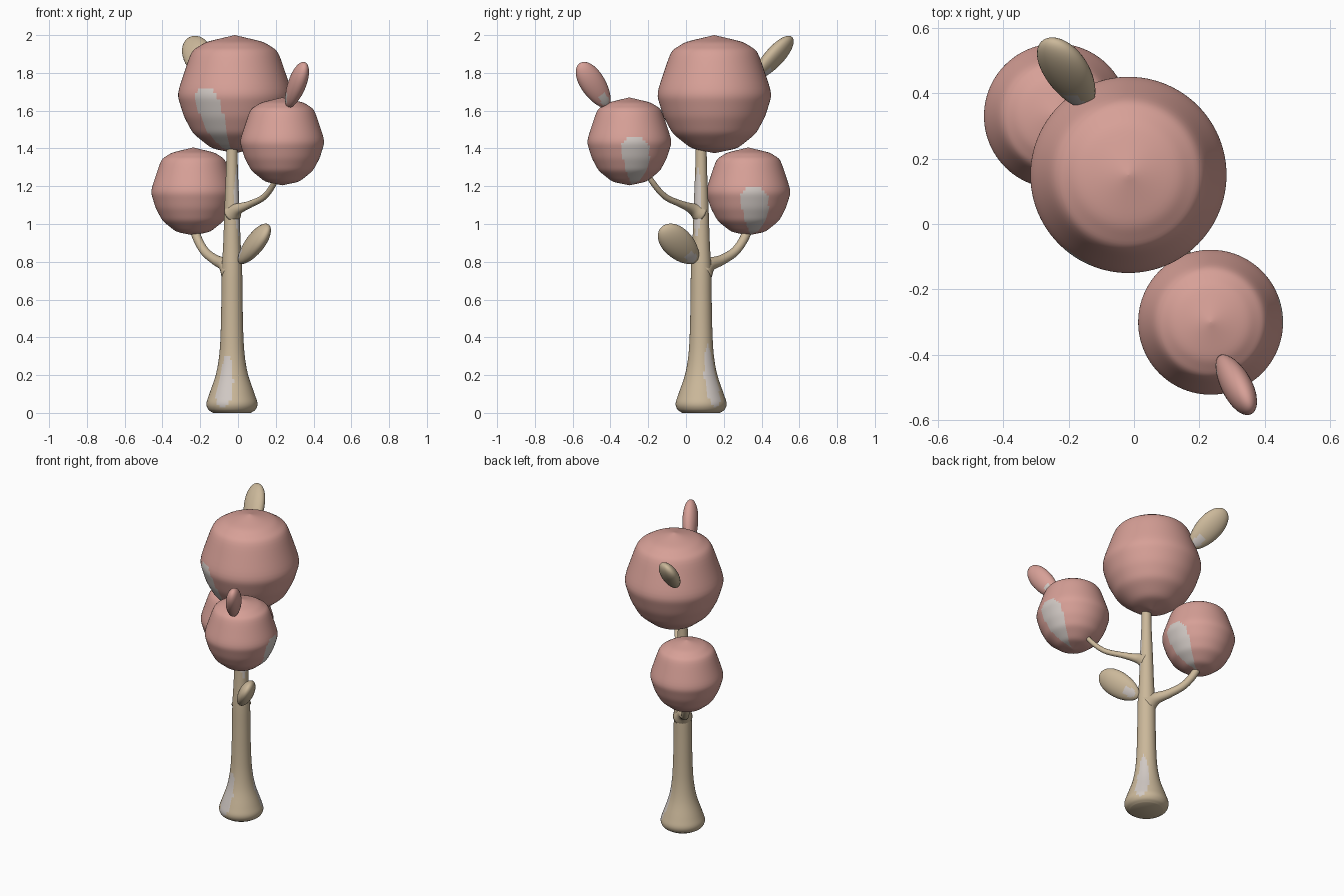
import bpy, bmesh, math
from mathutils import Vector, Matrix

if "Cube" in bpy.data.objects:
    bpy.data.objects.remove(bpy.data.objects["Cube"])


def material(name, rgb):
    m = bpy.data.materials.new(name)
    lin = [((c / 255 + 0.055) / 1.055) ** 2.4 for c in rgb]
    m.diffuse_color = (*lin, 1)
    m.use_nodes = True
    m.node_tree.nodes["Principled BSDF"].inputs["Base Color"].default_value = m.diffuse_color
    return m


PINK = material("dusty_pink", (215, 160, 151))
TAN = material("warm_tan", (203, 184, 154))
PALE = material("pale_grey", (209, 201, 196))


def finish(name, bm, main, pale_rule):
    """Faces whose centre satisfies pale_rule get the pale colour."""
    bmesh.ops.recalc_face_normals(bm, faces=bm.faces)
    for f in bm.faces:
        f.smooth = True
        f.material_index = int(pale_rule(f.calc_center_median()))
    me = bpy.data.meshes.new(name)
    bm.to_mesh(me)
    bm.free()
    me.materials.append(main)
    me.materials.append(PALE)
    ob = bpy.data.objects.new(name, me)
    bpy.context.collection.objects.link(ob)
    return ob


def sweep(bm, rings, segs):
    """Skin circles given as (centre, direction, radius)."""
    loops = []
    for c, d, r in rings:
        q = Vector((0, 0, 1)).rotation_difference(d)
        loops.append([bm.verts.new(c + q @ Vector((r * math.cos(a), r * math.sin(a), 0)))
                      for a in (2 * math.pi * i / segs for i in range(segs))])
    for a, b in zip(loops, loops[1:]):
        for i in range(segs):
            j = (i + 1) % segs
            bm.faces.new((a[i], a[j], b[j], b[i]))
    bm.faces.new(loops[0][::-1])
    bm.faces.new(loops[-1])


def spline(pts, n):
    """Catmull-Rom through points of any dimension."""
    p = [Vector(q) for q in pts]
    p = [p[0] * 2 - p[1]] + p + [p[-1] * 2 - p[-2]]
    out = []
    for a, b, c, d in zip(p, p[1:], p[2:], p[3:]):
        for k in range(n):
            t = k / n
            out.append(0.5 * (2 * b + (c - a) * t + (2 * a - 5 * b + 4 * c - d) * t * t
                              + (3 * b - a - 3 * c + d) * t ** 3))
    return out + [p[-2]]


def near(az, centre, half):
    return abs((az - centre + 180) % 360 - 180) < half


# trunk: flared foot, tapering up into the crown
TX, TY = -0.032, 0.08
trunk = [(0.10, 0.0), (0.125, 0.018), (0.135, 0.05), (0.12, 0.10), (0.086, 0.2), (0.068, 0.3),
         (0.06, 0.42), (0.056, 0.6), (0.054, 0.75), (0.046, 0.9), (0.039, 1.1), (0.031, 1.3), (0.029, 1.45)]


def trunk_pale(c):
    az = math.degrees(math.atan2(c.y - TY, c.x - TX))
    def patch(a, half, z0, z1):
        t = 2 * (c.z - z0) / (z1 - z0) - 1
        return abs(t) < 1 and near(az, a, half * math.sqrt(1 - t * t))
    return patch(-112, 26, 0.03, 0.31) or patch(35, 24, 0.03, 0.36) or patch(-35, 38, 0.95, 1.29)


bm = bmesh.new()
sweep(bm, [(Vector((TX, TY, z)), Vector((0, 0, 1)), r) for r, z in spline(trunk, 5)], 48)
finish("trunk", bm, TAN, trunk_pale)

# branches: (x, y, z, radius), flared where they leave the trunk
branches = {
    "right_branch": [(-0.03, 0.075, 1.055, 0.05), (0.0, 0.035, 1.08, 0.03), (0.06, -0.02, 1.103, 0.019),
                     (0.14, -0.11, 1.145, 0.016), (0.195, -0.18, 1.225, 0.015), (0.21, -0.22, 1.3, 0.015)],
    "left_branch": [(-0.035, 0.085, 0.745, 0.06), (-0.07, 0.125, 0.785, 0.037), (-0.12, 0.19, 0.81, 0.027),
                    (-0.18, 0.265, 0.86, 0.024), (-0.225, 0.32, 0.95, 0.024), (-0.235, 0.33, 1.03, 0.024)],
}
for name, pts in branches.items():
    s = spline(pts, 6)
    rings = [(v.to_3d(), (s[min(i + 1, len(s) - 1)] - s[max(i - 1, 0)]).to_3d().normalized(), v[3])
             for i, v in enumerate(s)]
    bm = bmesh.new()
    sweep(bm, rings, 20)
    finish(name, bm, TAN, lambda c: False)

# foliage balls: softly angular profile (radius, height), both relative to half size
BALL = [(0.0, 1.0), (0.5, 0.885), (0.75, 0.73), (1.0, 0.0), (0.88, -0.38), (0.72, -0.67), (0.4, -0.92), (0.0, -1.0)]


def ball(name, centre, r, h, pale_az, pale_half):
    prof = []
    for (r0, z0), (r1, z1) in zip(BALL, BALL[1:]):
        prof += [Vector((r0 + (r1 - r0) * k / 8, z0 + (z1 - z0) * k / 8)) for k in range(8)]
    prof.append(Vector(BALL[-1]))
    for _ in range(3):  # soften the corners slightly
        prof = [prof[0]] + [(a + 2 * b + c) / 4 for a, b, c in zip(prof, prof[1:], prof[2:])] + [prof[-1]]
    bm = bmesh.new()
    sweep(bm, [(Vector((0, 0, p.y * h)), Vector((0, 0, 1)), max(p.x * r, 0.0005))
               for p in reversed(prof)], 96)

    def pale(c):
        t = (c.z / h + 0.44) / 0.55
        az = math.degrees(math.atan2(c.y, c.x))
        return abs(t) < 1 and near(az, pale_az - 6 * t, pale_half * (1 - t ** 4) ** 0.5)

    finish(name, bm, PINK, pale).location = centre


ball("top_foliage", (-0.017, 0.15, 1.6875), 0.306, 0.3125, -117, 15)
ball("right_foliage", (0.234, -0.30, 1.4375), 0.226, 0.2325, 12, 21)
ball("left_foliage", (-0.237, 0.33, 1.1725), 0.226, 0.2325, 12, 21)


# leaves: flattened pods with a long axis and a wide axis
def leaf(name, mat, centre, axis, wide, size):
    a = Vector(axis).normalized()
    w = Vector(wide)
    w = (w - a * w.dot(a)).normalized()
    n = a.cross(w)
    m = Matrix((w, n, a)).transposed().to_4x4()
    bm = bmesh.new()
    bmesh.ops.create_uvsphere(bm, u_segments=32, v_segments=24, radius=1)
    for v in bm.verts:
        k = 1 + 0.12 * v.co.z  # fuller towards the tip
        v.co = Vector((v.co.x * size[0] * k, v.co.y * size[1] * k, v.co.z * size[2]))

    def pale(c):
        t = (c.z / size[2] + 0.6) / 0.28
        return abs(t) < 1 and abs(c.x) < size[0] * 0.35 * math.sqrt(1 - t * t)

    ob = finish(name, bm, mat, pale)
    ob.data.transform(m)
    ob.location = centre


leaf("trunk_leaf", TAN, (0.085, -0.037, 0.892), (0.52, -0.6, 0.6), (0.07, 0.74, 0.66), (0.08, 0.045, 0.15))
leaf("top_leaf", TAN, (-0.203, 0.461, 1.878), (-0.34, 0.65, 0.68), (0.68, 0.16, 0.65), (0.08, 0.045, 0.157))
leaf("right_leaf", PINK, (0.31, -0.488, 1.735), (0.32, -0.52, 0.8), (-0.16, 0.8, 0.58), (0.066, 0.045, 0.145))
